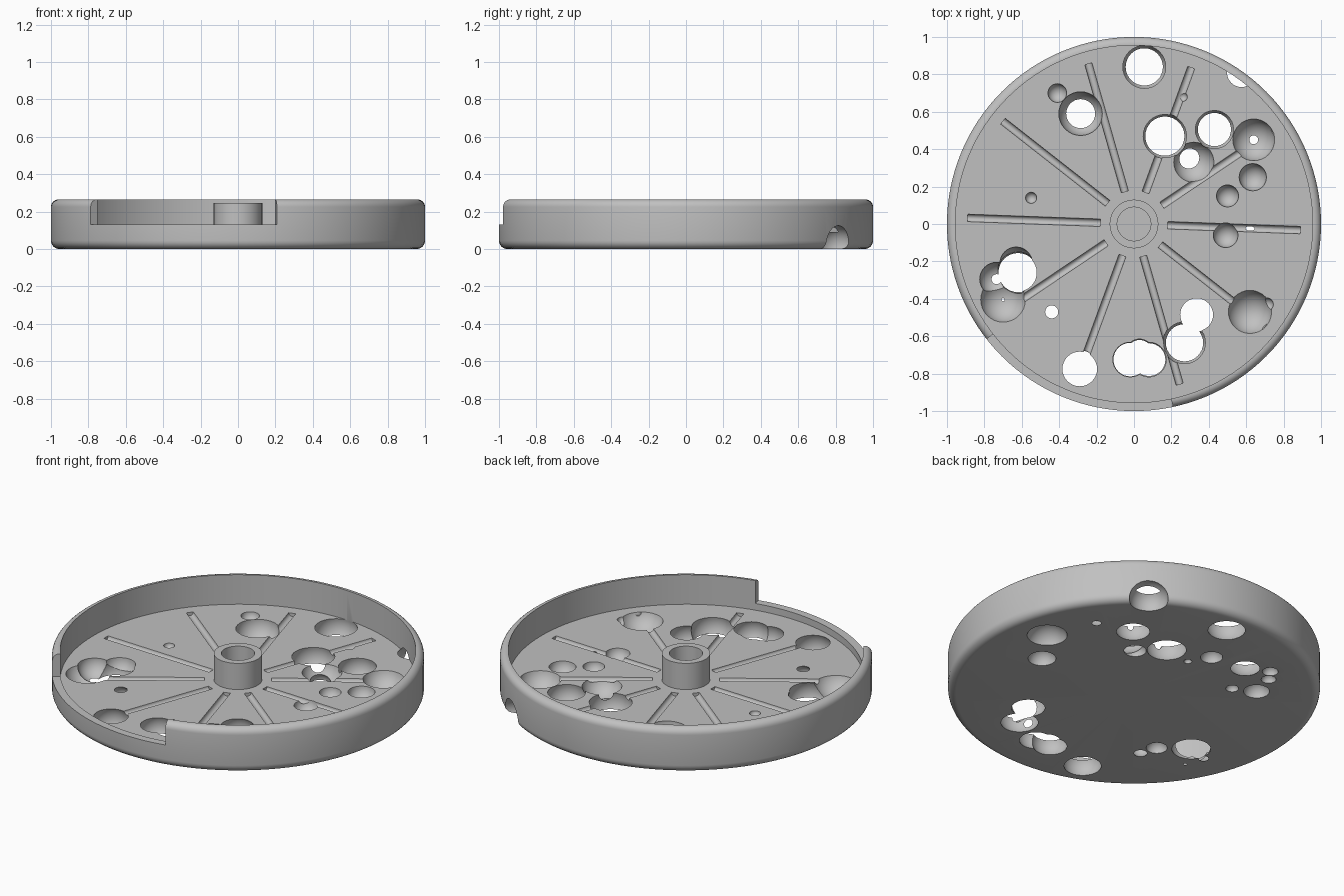
import bpy, bmesh
from math import sin, cos, pi, radians, sqrt
from mathutils import Matrix, Vector

if "Cube" in bpy.data.objects:
    bpy.data.objects.remove(bpy.data.objects["Cube"], do_unlink=True)

FLOOR, RIM, INNER = 0.09, 0.265, 0.955

grey = bpy.data.materials.new("light grey")
grey.use_nodes = True
colour = (0.53, 0.53, 0.53, 1)
grey.diffuse_color = colour
grey.node_tree.nodes["Principled BSDF"].inputs["Base Color"].default_value = colour


def make(name, bm):
    bmesh.ops.recalc_face_normals(bm, faces=bm.faces)
    mesh = bpy.data.meshes.new(name)
    bm.to_mesh(mesh)
    bm.free()
    mesh.materials.append(grey)
    obj = bpy.data.objects.new(name, mesh)
    bpy.context.collection.objects.link(obj)
    return obj


def lathe(name, profile, sides):
    bm = bmesh.new()
    ring = [bm.verts.new((r, 0, z)) for r, z in profile]
    edges = [bm.edges.new((a, b)) for a, b in zip(ring, ring[1:] + ring[:1])
             if a.co.x > 0 or b.co.x > 0]
    bmesh.ops.spin(bm, geom=ring + edges, cent=(0, 0, 0), axis=(0, 0, 1),
                   angle=2 * pi, steps=sides)
    bmesh.ops.remove_doubles(bm, verts=bm.verts, dist=1e-4)
    return make(name, bm)


def activate(obj):
    bpy.ops.object.select_all(action="DESELECT")
    obj.select_set(True)
    bpy.context.view_layer.objects.active = obj


def cut(obj, cutter):
    activate(obj)
    mod = obj.modifiers.new("cut", "BOOLEAN")
    mod.operation = "DIFFERENCE"
    mod.solver = "EXACT"
    mod.object = cutter
    bpy.ops.object.modifier_apply(modifier=mod.name)
    bpy.data.objects.remove(cutter, do_unlink=True)


def ball(x, y, z, r):
    bm = bmesh.new()
    bmesh.ops.create_uvsphere(bm, u_segments=32, v_segments=20, radius=r,
                              matrix=Matrix.Translation((x, y, z)))
    return make("hole_cutter", bm)


def corner(r, z, size, start):
    steps = [radians(start + 15 * i) for i in range(7)]
    return [(r + size * cos(a), z + size * sin(a)) for a in steps]


# Round dish with a softened outer edge
round_low, round_top = 0.045, 0.04
profile = ([(0, 0)] + corner(1 - round_low, round_low, round_low, -90)
           + corner(1 - round_top, RIM - round_top, round_top, 0)
           + [(INNER, RIM), (INNER, FLOOR), (0, FLOOR)])
dish = lathe("dish", profile, 128)

# Lowered section of the wall at the front
bm = bmesh.new()
angles = [radians(-142 + 4 * i) for i in range(17)]
arc = [(0.9, a) for a in angles] + [(1.1, a) for a in reversed(angles)]
base = bm.faces.new([bm.verts.new((r * cos(a), r * sin(a), 0.13)) for r, a in arc])
lift = bmesh.ops.extrude_face_region(bm, geom=[base])["geom"]
bmesh.ops.translate(bm, vec=(0, 0, 0.3),
                    verts=[v for v in lift if isinstance(v, bmesh.types.BMVert)])
cut(dish, make("gap_cutter", bm))

# Ten round-bottomed spoke grooves in the floor
for i in range(10):
    angle = radians(33.9 + 36 * i)
    bm = bmesh.new()
    bmesh.ops.create_cone(
        bm, cap_ends=True, segments=16, radius1=0.02, radius2=0.02, depth=0.71,
        matrix=Matrix.Rotation(angle, 4, "Z") @ Matrix.Translation((0.535, 0, FLOOR))
        @ Matrix.Rotation(pi / 2, 4, "Y"))
    cut(dish, make("groove_cutter", bm))

# Through holes: x, y, radius at the floor, radius at the underside
through = [
    (0.055, 0.84, 0.115, 0.1), (-0.285, 0.59, 0.117, 0.078),
    (0.165, 0.47, 0.116, 0.105), (0.43, 0.505, 0.102, 0.089),
    (0.64, 0.45, 0.112, 0.025), (-0.62, -0.26, 0.1, 0.105),
    (-0.735, -0.295, 0.09, 0.027), (-0.7, -0.405, 0.12, 0.013),
    (-0.44, -0.47, 0.035, 0.035), (-0.29, -0.775, 0.093, 0.1),
    (-0.02, -0.725, 0.093, 0.09), (0.08, -0.725, 0.093, 0.088),
    (0.03, -0.69, 0.075, 0.07), (0.335, -0.485, 0.088, 0.09),
    (0.27, -0.635, 0.112, 0.1)]
for x, y, top, low in through:
    z = (FLOOR ** 2 + top ** 2 - low ** 2) / (2 * FLOOR)
    cut(dish, ball(x, y, z, sqrt(z * z + low * low)))

# Dents sunk into the floor: x, y, radius
floor_dents = [
    (0.32, 0.33, 0.11), (0.635, 0.25, 0.073), (0.5, 0.15, 0.059),
    (0.49, -0.06, 0.066), (0.62, -0.47, 0.12), (0.71, -0.43, 0.035),
    (0.26, 0.68, 0.025), (-0.55, 0.14, 0.03), (-0.41, 0.7, 0.05),
    (-0.63, -0.21, 0.087)]
for x, y, r in floor_dents:
    cut(dish, ball(x, y, max(FLOOR, r + 0.002), r))

# Dents in the underside: x, y, radius
under_dents = [
    (0.76, 0.18, 0.113), (0.62, -0.03, 0.075), (0.29, 0.355, 0.06),
    (0, 0.45, 0.022), (-0.07, 0.565, 0.06), (-0.41, 0.65, 0.043),
    (-0.457, 0.58, 0.04), (-0.49, 0.44, 0.07), (-0.37, 0.38, 0.035),
    (-0.47, -0.37, 0.057)]
for x, y, r in under_dents:
    cut(dish, ball(x, y, min(0, 0.08 - r), r))

# Notch through the lower edge of the wall
cut(dish, ball(0.575, 0.81, 0.02, 0.105))

# Open hub in the middle
hub = lathe("hub", [(0.13, 0.08), (0.13, 0.245), (0.09, 0.245), (0.09, 0.08)], 64)

for obj in (dish, hub):
    activate(obj)
    bpy.ops.object.shade_smooth_by_angle(angle=radians(30))
